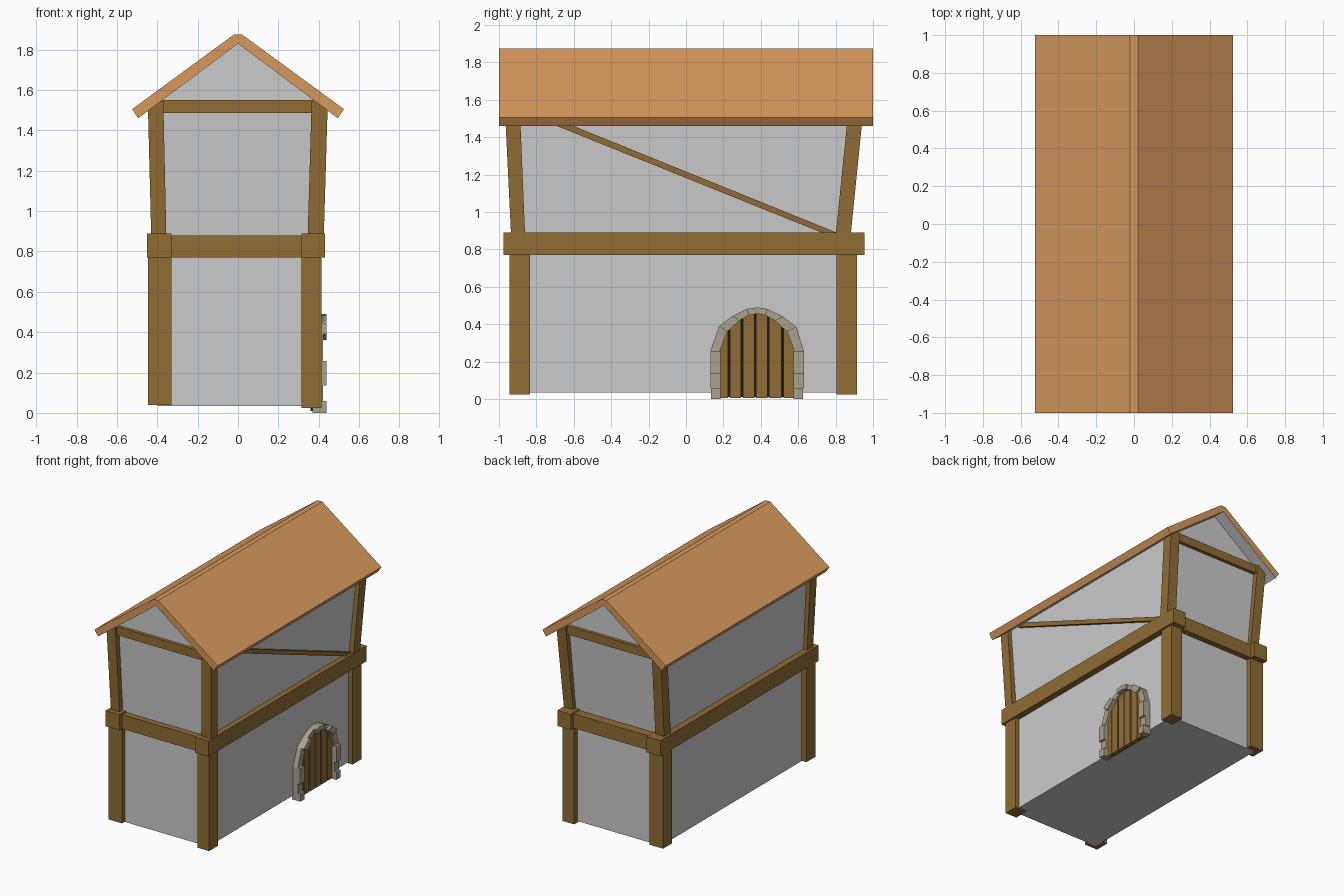
import bpy, bmesh

if "Cube" in bpy.data.objects:
    bpy.data.objects.remove(bpy.data.objects["Cube"])


def material(name, rgb):
    m = bpy.data.materials.new(name)
    m.diffuse_color = (*rgb, 1)
    m.use_nodes = True
    m.node_tree.nodes["Principled BSDF"].inputs["Base Color"].default_value = m.diffuse_color
    return m


WOOD = material("wood", (0.28, 0.155, 0.036))
TILE = material("roof_tile", (0.68, 0.32, 0.11))
STONE = material("stone", (0.40, 0.36, 0.28))
DARK = material("dark_gap", (0.01, 0.01, 0.01))
PLASTER = material("plaster", (0.8, 0.8, 0.8))


def loft(name, a, b, mat=None):
    """Closed solid between two matching polygons of 3D points."""
    bm = bmesh.new()
    va = [bm.verts.new(p) for p in a]
    vb = [bm.verts.new(p) for p in b]
    bm.faces.new(va)
    bm.faces.new(vb[::-1])
    n = len(va)
    for i in range(n):
        j = (i + 1) % n
        bm.faces.new((va[i], vb[i], vb[j], va[j]))
    bmesh.ops.recalc_face_normals(bm, faces=bm.faces[:])
    me = bpy.data.meshes.new(name)
    bm.to_mesh(me)
    bm.free()
    ob = bpy.data.objects.new(name, me)
    bpy.context.collection.objects.link(ob)
    if mat:
        me.materials.append(mat)
    return ob


def rect(x, y, z):
    return [(x[0], y[0], z), (x[1], y[0], z), (x[1], y[1], z), (x[0], y[1], z)]


def box(name, x, y, z, mat=None):
    return loft(name, rect(x, y, z[0]), rect(x, y, z[1]), mat)


def along_x(name, pts, x, mat=None):
    return loft(name, [(x[0], *p) for p in pts], [(x[1], *p) for p in pts], mat)


def along_y(name, pts, y, mat=None):
    return loft(name, [(p[0], y[0], p[1]) for p in pts],
                [(p[0], y[1], p[1]) for p in pts], mat)


# Walls: straight ground floor, flaring upper floor, gable prism
box("lower_walls", (-0.40, 0.38), (-0.905, 0.875), (0.035, 0.85))
loft("upper_walls", rect((-0.40, 0.385), (-0.895, 0.845), 0.82),
     rect((-0.412, 0.412), (-0.925, 0.905), 1.52))
along_y("gable", [(-0.42, 1.52), (0, 1.84), (0.42, 1.52)], (-0.925, 0.905))

# Roof with plaster underside
roof = along_y("roof", [(-0.495, 1.46), (-0.525, 1.505), (-0.02, 1.875), (0.02, 1.875),
                        (0.525, 1.505), (0.495, 1.46), (0, 1.83)], (-1, 1), TILE)
roof.data.materials.append(PLASTER)
for f in roof.data.polygons:
    if f.normal.z < -0.7:
        f.material_index = 1

# Corner posts: straight below, leaning outwards above
LOW_X = {"left": (-0.445, -0.33), "right": (0.315, 0.415)}
UP_X = {"left": ((-0.43, -0.355), (-0.447, -0.37)),
        "right": ((0.345, 0.425), (0.365, 0.445))}
LOW_Y = {"front": (-0.945, -0.835), "back": (0.805, 0.915)}
UP_Y = {"front": ((-0.935, -0.86), (-0.968, -0.888)),
        "back": ((0.80, 0.88), (0.868, 0.948))}
for sx in LOW_X:
    for sy in LOW_Y:
        z0 = 0.04 if sx == "left" else 0.025
        box(f"lower_post_{sy}_{sx}", LOW_X[sx], LOW_Y[sy], (z0, 0.80), WOOD)
        loft(f"upper_post_{sy}_{sx}", rect(UP_X[sx][0], UP_Y[sy][0], 0.87),
             rect(UP_X[sx][1], UP_Y[sy][1], 1.545), WOOD)

# Floor beams and gable tie beams
box("side_beam_left", (-0.45, -0.33), (-0.975, 0.955), (0.77, 0.89), WOOD)
box("side_beam_right", (0.315, 0.43), (-0.975, 0.955), (0.77, 0.89), WOOD)
box("end_beam_front", (-0.34, 0.33), (-0.945, -0.84), (0.77, 0.88), WOOD)
box("end_beam_back", (-0.34, 0.33), (0.81, 0.92), (0.77, 0.88), WOOD)
box("tie_beam_front", (-0.38, 0.38), (-0.95, -0.88), (1.485, 1.55), WOOD)
box("tie_beam_back", (-0.38, 0.38), (0.86, 0.93), (1.485, 1.55), WOOD)

# Diagonal brace on the right side
loft("diagonal_brace", rect((0.37, 0.41), (0.75, 0.83), 0.88),
     rect((0.39, 0.43), (-0.79, -0.70), 1.50), WOOD)

# Door: dark backing with arched planks in front
CY = 0.38
INNER = [(-0.20, 0.255), (-0.16, 0.36), (-0.095, 0.42), (-0.045, 0.447), (0, 0.457),
         (0.045, 0.447), (0.095, 0.42), (0.16, 0.36), (0.20, 0.255)]
OUTER = [(-0.25, 0.258), (-0.203, 0.39), (-0.13, 0.445), (-0.055, 0.482), (0, 0.49),
         (0.055, 0.482), (0.137, 0.442), (0.21, 0.386), (0.25, 0.258)]


def door_top(y):
    for (y0, z0), (y1, z1) in zip(INNER, INNER[1:]):
        if y0 <= y <= y1:
            return z0 + (z1 - z0) * (y - y0) / (y1 - y0)


arch = [(CY + y, z) for y, z in INNER]
along_x("door_backing", [(CY - 0.2, 0.01)] + arch + [(CY + 0.2, 0.01)], (0.36, 0.39), DARK)
edges = [-0.20, -0.15, -0.08, -0.01, 0.06, 0.135, 0.20]
for i, (a, b) in enumerate(zip(edges, edges[1:])):
    a += 0.005 * (i > 0)
    b -= 0.005 * (i < 5)
    ys = [a] + [y for y, _ in INNER if a < y < b] + [b]
    top = [(CY + y, door_top(y)) for y in ys]
    along_x(f"door_plank_{i + 1}", [(CY + a, 0.005)] + top + [(CY + b, 0.005)],
            (0.37, 0.402), WOOD)

# Stone door surround with alternating depth
for side in (-1, 1):
    label = "front" if side < 0 else "back"
    levels = [0, 0.06, 0.135, 0.258]
    for i, (z0, z1) in enumerate(zip(levels, levels[1:])):
        ys = sorted((CY + side * 0.195, CY + side * (0.245 if i == 0 else 0.25)))
        box(f"jamb_stone_{label}_{i + 1}", (0.368, 0.42 if i == 1 else 0.438),
            ys, (z0, z1), STONE)
for i in range(len(INNER) - 1):
    quad = [INNER[i], OUTER[i], OUTER[i + 1], INNER[i + 1]]
    depth = 0.438 if i in (1, 3, 4, 6) else 0.42
    along_x(f"arch_stone_{i + 1}", [(CY + y, z) for y, z in quad], (0.368, depth), STONE)
